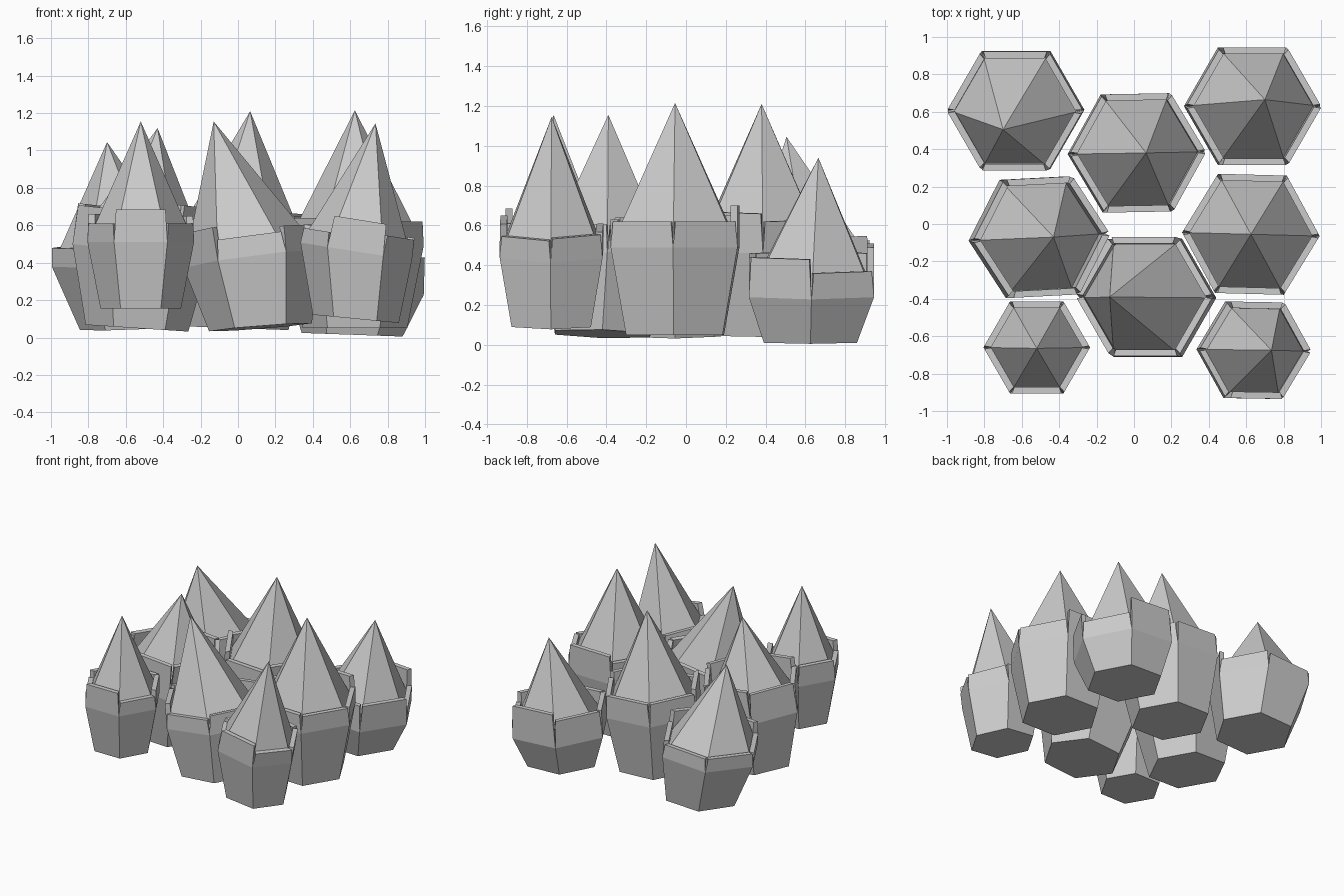
import bpy
from math import sin, cos, radians
from mathutils import Vector

if "Cube" in bpy.data.objects:
    bpy.data.objects.remove(bpy.data.objects["Cube"])


def make(name, verts, faces):
    me = bpy.data.meshes.new(name)
    me.from_pydata([tuple(v) for v in verts], [], faces)
    me.update()
    ob = bpy.data.objects.new(name, me)
    bpy.context.collection.objects.link(ob)
    return ob


def ring(centre, r, slope, turn):
    """Six-sided ring lying on a sloping plane through its centre."""
    pts = []
    for k in range(6):
        a = radians(60 * k + turn)
        x, y = r * cos(a), r * sin(a)
        pts.append(Vector(centre) + Vector((x, y, x * slope[0] + y * slope[1])))
    return pts


def crystal(base, base_r, mid, r, apex, slope, turn, heights):
    # faceted body: narrow foot, widest ring, pointed tip
    low = ring(base, base_r, (slope[0] * 0.6, slope[1] * 0.6), turn)
    wide = ring(mid, r, slope, turn)
    faces = [(5, 4, 3, 2, 1, 0)]
    for k in range(6):
        n = (k + 1) % 6
        faces += [(k, n, n + 6, k + 6), (k + 6, n + 6, 12)]
    make("crystal_body", low + wide + [Vector(apex)], faces)

    # collar: one upright plate per side, narrowed at the top to leave notches
    up = Vector((-slope[0], -slope[1], 1)).normalized()
    c = Vector(mid)
    for k, h in enumerate(heights):
        a, b = wide[k], wide[(k + 1) % 6]
        inset = (b - a) * 0.035
        ta, tb = a + inset + up * h, b - inset + up * h
        inward = (c - (a + b) / 2).normalized() * 0.035
        outer = [a, b, tb, ta]
        inner = [p + inward for p in outer]
        shift = (b - a).normalized() * 0.02
        inner[0] += shift
        inner[1] -= shift
        inner[2] -= shift * 0.6
        inner[3] += shift * 0.6
        make("collar_plate", outer + inner,
             [(0, 1, 2, 3), (7, 6, 5, 4), (0, 4, 5, 1),
              (1, 5, 6, 2), (2, 6, 7, 3), (3, 7, 4, 0)])


# back row
crystal((-.57, .62, .05), .275, (-.63, .61, .40), .365, (-.70, .505, 1.045),
        (.06, .05), 0, [.12, .1, .1, .1, .18, .2])
crystal((-.01, .38, .05), .28, (.01, .38, .48), .365, (.065, .38, 1.21),
        (-.06, 0), 1, [.16, .17, .17, .2, .15, .2])
crystal((.61, .625, .015), .27, (.63, .63, .25), .363, (.70, .665, .94),
        (-.06, 0), 0, [.13, .25, .2, .2, .2, .2])
# middle row
crystal((-.54, -.07, .05), .275, (-.52, -.07, .46), .365, (-.43, -.07, 1.12),
        (-.11, 0), 3, [.24, .24, .22, .21, .27, .27])
crystal((.625, -.055, .05), .28, (.625, -.055, .49), .368, (.625, -.055, 1.215),
        (0, 0), -1.5, [.13, .21, .16, .15, .14, .13])
crystal((.12, -.42, .055), .275, (.075, -.395, .42), .365, (-.13, -.39, 1.155),
        (.13, -.05), 0, [.14, .2, .2, .18, .11, .14])
# front row
crystal((-.52, -.66, .155), .215, (-.52, -.66, .51), .285, (-.52, -.665, 1.155),
        (0, 0), 0, [.14, .14, .15, .1, .175, .1])
crystal((.63, -.675, .1), .23, (.632, -.675, .46), .298, (.735, -.675, 1.145),
        (-.16, 0), -1, [.12, .13, .1, .08, .17, .11])
